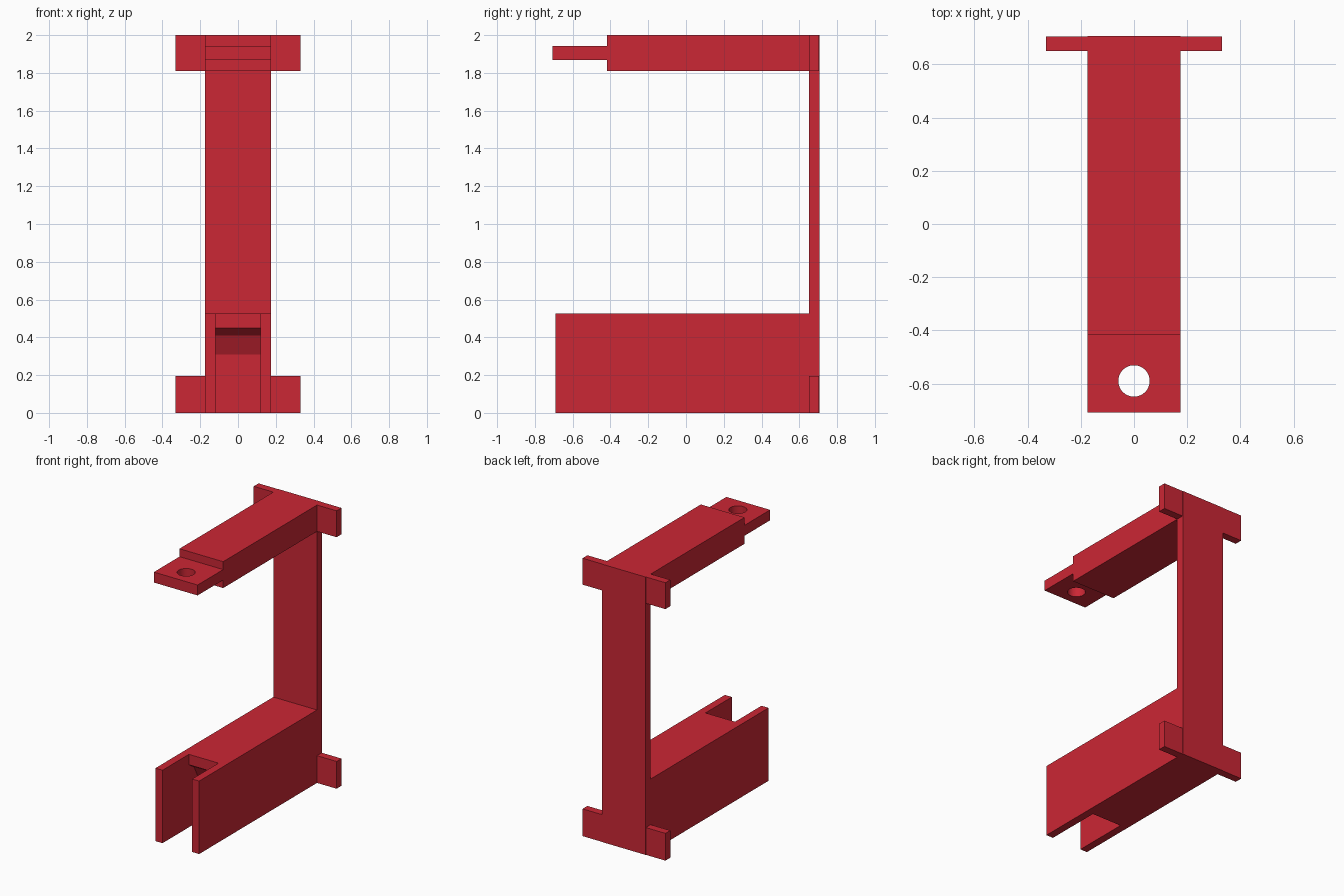
import bpy, bmesh, math
from mathutils import Vector

if "Cube" in bpy.data.objects:
    bpy.data.objects.remove(bpy.data.objects["Cube"])

red = bpy.data.materials.new("red_paint")
red.diffuse_color = (0.6, 0.02, 0.035, 1)
red.use_nodes = True
red.node_tree.nodes["Principled BSDF"].inputs["Base Color"].default_value = red.diffuse_color


def finish(name, bm, cutter=False):
    bmesh.ops.recalc_face_normals(bm, faces=bm.faces)
    me = bpy.data.meshes.new(name)
    bm.to_mesh(me)
    bm.free()
    ob = bpy.data.objects.new(name, me)
    bpy.context.collection.objects.link(ob)
    me.materials.append(red)
    if cutter:
        ob.hide_render = True
        ob.display_type = 'WIRE'
    return ob


def side_profile(name, points, x0, x1, cutter=False):
    """Extrude a (y, z) outline from x0 to x1."""
    bm = bmesh.new()
    face = bm.faces.new([bm.verts.new((x0, y, z)) for y, z in points])
    ext = bmesh.ops.extrude_face_region(bm, geom=[face])
    moved = [v for v in ext["geom"] if isinstance(v, bmesh.types.BMVert)]
    bmesh.ops.translate(bm, verts=moved, vec=(x1 - x0, 0, 0))
    return finish(name, bm, cutter)


def cut(ob, cutter):
    m = ob.modifiers.new("cut_" + cutter.name, 'BOOLEAN')
    m.operation = 'DIFFERENCE'
    m.solver = 'EXACT'
    m.object = cutter


# C-shaped frame: deep lower arm, thin back plate, upper arm with tongue
frame = side_profile("frame", [
    (-0.69, 0), (0.707, 0), (0.707, 2), (-0.417, 2),
    (-0.417, 1.943), (-0.708, 1.943), (-0.708, 1.868), (-0.417, 1.868),
    (-0.417, 1.81), (0.65, 1.81), (0.65, 0.525), (-0.69, 0.525)],
    -0.174, 0.174)

# Slot in the lower arm, undercut below a lip
slot = side_profile("slot_cutter", [
    (-0.9, -0.1), (-0.28, -0.1), (-0.28, 0.31), (-0.33, 0.41),
    (-0.39, 0.45), (-0.39, 0.7), (-0.9, 0.7)], -0.118, 0.118, True)
cut(frame, slot)

# Round hole through the tongue
bm = bmesh.new()
bmesh.ops.create_cone(bm, cap_ends=True, segments=48, radius1=0.059,
                      radius2=0.059, depth=0.3)
bmesh.ops.translate(bm, verts=bm.verts, vec=(0, -0.59, 1.905))
cut(frame, finish("hole_cutter", bm, True))

# Mounting ears at both ends of the back plate, left and right
for level, z0, z1 in (("lower", 0, 0.196), ("upper", 1.81, 2)):
    outline = [(0.65, z0), (0.705, z0), (0.705, z1), (0.65, z1)]
    for side, s in (("left", -1), ("right", 1)):
        side_profile(f"{level}_{side}_ear", outline, s * 0.174, s * 0.33)
